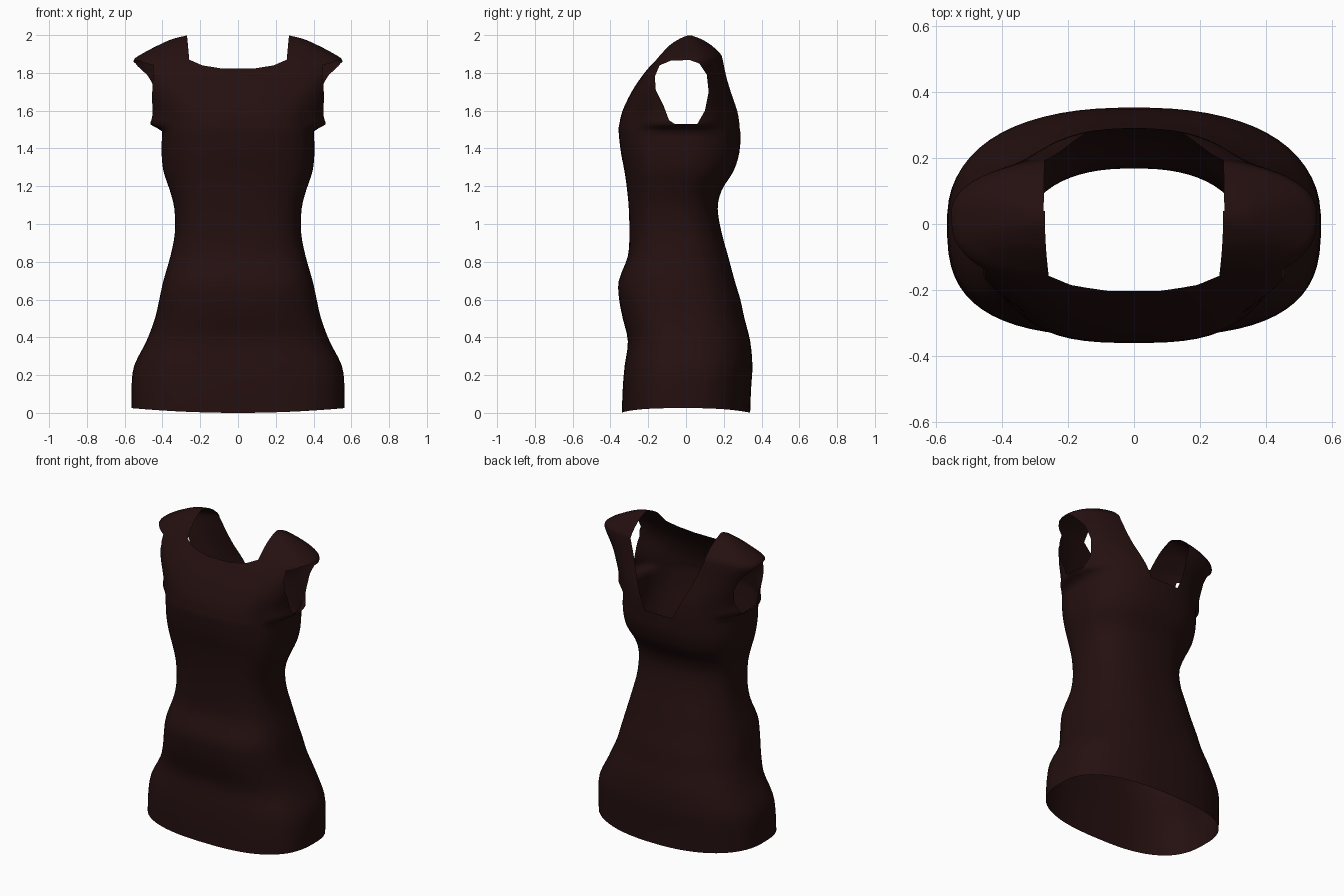
import bpy
import bmesh
import math

cube = bpy.data.objects.get("Cube")
if cube:
    bpy.data.objects.remove(cube, do_unlink=True)

SEGMENTS = 64
STEPS = 3


def make_material(name, color):
    mat = bpy.data.materials.new(name)
    mat.use_nodes = True
    mat.diffuse_color = color
    mat.node_tree.nodes["Principled BSDF"].inputs["Base Color"].default_value = color
    return mat


def add_object(name, bm):
    mesh = bpy.data.meshes.new(name)
    bmesh.ops.recalc_face_normals(bm, faces=bm.faces)
    bm.to_mesh(mesh)
    bm.free()
    obj = bpy.data.objects.new(name, mesh)
    bpy.context.collection.objects.link(obj)
    return obj


def refine(rows, steps):
    """Smooth the rows of a profile with a Catmull-Rom spline."""
    result = []
    for i in range(len(rows) - 1):
        a, b, c, d = (rows[min(max(i + k, 0), len(rows) - 1)] for k in (-1, 0, 1, 2))
        for s in range(steps):
            t = s / steps
            result.append([
                q + t * (r - p + t * (2*p - 5*q + 4*r - u + t * (3*(q - r) + u - p))) / 2
                for p, q, r, u in zip(a, b, c, d)])
    result.append(list(rows[-1]))
    return result


def signed_power(value, power):
    return math.copysign(abs(value) ** power, value)


def body_point(angle, z, half, front, back):
    """Point on a boxy oval, fuller at the front, with a sleeve bulge at the side."""
    middle, depth = (front + back) / 2, (back - front) / 2
    co, si = math.cos(angle), math.sin(angle)
    power = 2 / (2.9 if si < 0 else 2.4)
    x = half * signed_power(co, power)
    y = middle + depth * signed_power(si, power)
    # short sleeve standing out under the arm
    rise = min(max((z - 1.495) / 0.03, 0), 1)
    fade = min(max((1.74 - z) / 0.2, 0), 1)
    near = max(0, 1 - ((y + 0.03) / 0.22) ** 2)
    x += math.copysign(0.065 * rise * fade * near, co) if abs(co) > 0.1 else 0
    # hem lifts a little at the sides
    z += 0.025 * (x / 0.56) ** 2 * max(0, 1 - z / 0.2)
    return x, y, z


def prism(name, outline, axis, start, end):
    """Cutter: an outline pushed along x or y; its faces carry slot 1."""
    bm = bmesh.new()
    loops = []
    for depth in (start, end):
        loops.append([bm.verts.new((depth, u, v) if axis == "x" else (u, depth, v))
                      for u, v in outline])
    for i in range(len(outline)):
        j = (i + 1) % len(outline)
        bm.faces.new((loops[0][i], loops[0][j], loops[1][j], loops[1][i]))
    bm.faces.new(loops[0][::-1])
    bm.faces.new(loops[1])
    for face in bm.faces:
        face.material_index = 1
    obj = add_object(name, bm)
    obj.data.materials.append(cloth)
    obj.data.materials.append(cut)
    obj.hide_render = True
    return obj


cloth = make_material("dark maroon cloth", (0.018, 0.005, 0.005, 1))
cut = bpy.data.materials.new("cut edge")

# Dress body: height, half width, front y, back y
PROFILE = [
    (0.0, 0.565, -0.34, 0.34),
    (0.13, 0.564, -0.335, 0.345),
    (0.25, 0.55, -0.325, 0.352),
    (0.38, 0.485, -0.308, 0.34),
    (0.5, 0.44, -0.335, 0.31),
    (0.6, 0.417, -0.354, 0.288),
    (0.7, 0.395, -0.356, 0.258),
    (0.83, 0.358, -0.308, 0.223),
    (0.95, 0.335, -0.3, 0.19),
    (1.08, 0.337, -0.303, 0.168),
    (1.18, 0.362, -0.312, 0.19),
    (1.28, 0.395, -0.326, 0.252),
    (1.38, 0.405, -0.345, 0.283),
    (1.49, 0.402, -0.357, 0.29),
    (1.53, 0.402, -0.353, 0.29),
    (1.6, 0.415, -0.336, 0.283),
    (1.7, 0.47, -0.288, 0.252),
    (1.78, 0.517, -0.235, 0.228),
    (1.86, 0.555, -0.172, 0.21),
    (1.9, 0.51, -0.14, 0.2),
    (1.95, 0.415, -0.095, 0.15),
    (1.98, 0.345, -0.05, 0.1),
    (2.0, 0.262, -0.01, 0.05),
]
bm = bmesh.new()
rings = []
for row in refine(PROFILE, STEPS):
    rings.append([bm.verts.new(body_point(math.tau * (i + 0.5) / SEGMENTS, *row))
                  for i in range(SEGMENTS)])
for low, high in zip(rings, rings[1:]):
    for i in range(SEGMENTS):
        j = (i + 1) % SEGMENTS
        bm.faces.new((low[i], low[j], high[j], high[i]))
for cap in (rings[0][::-1], rings[-1]):
    bm.faces.new(cap).material_index = 1
dress = add_object("dress", bm)
dress.data.materials.append(cloth)
dress.data.materials.append(cut)

# Openings: front neckline, deep back neckline, and the two armholes
half_front = [(0.275, 2.1), (0.27, 2.0), (0.258, 1.87), (0.19, 1.84), (0.08, 1.822)]
front_neck = half_front + [(-x, z) for x, z in reversed(half_front)]
half_back = [(0.276, 2.1), (0.27, 1.88), (0.2, 1.7), (0.1, 1.49)]
back_neck = half_back + [(-x, z) for x, z in reversed(half_back)]
armhole = [(-0.09, 1.55), (-0.06, 1.53), (0.06, 1.53), (0.1, 1.6), (0.12, 1.7), (0.11, 1.79),
           (0.07, 1.85), (0.02, 1.868), (-0.08, 1.865), (-0.14, 1.84), (-0.165, 1.78),
           (-0.16, 1.71), (-0.12, 1.63)]
cutters = [
    prism("front_neck_cutter", front_neck, "y", -0.6, 0.05),
    prism("back_neck_cutter", back_neck, "y", 0.04, 0.6),
    prism("left_armhole_cutter", armhole, "x", 0.3, 0.8),
    prism("right_armhole_cutter", armhole, "x", -0.8, -0.3),
]
for cutter in cutters:
    mod = dress.modifiers.new(cutter.name, "BOOLEAN")
    mod.operation = "DIFFERENCE"
    mod.solver = "EXACT"
    mod.object = cutter

# Keep only the cloth shell, then drop the cutters
bpy.context.view_layer.update()
graph = bpy.context.evaluated_depsgraph_get()
shell = bpy.data.meshes.new_from_object(dress.evaluated_get(graph))
dress.modifiers.clear()
dress.data = shell
cut_slots = {i for i, m in enumerate(shell.materials) if m and m.name == cut.name}
bm = bmesh.new()
bm.from_mesh(shell)
bmesh.ops.delete(bm, geom=[f for f in bm.faces if f.material_index in cut_slots],
                 context="FACES")
for face in bm.faces:
    face.material_index = 0
    face.smooth = True
bm.to_mesh(shell)
bm.free()
shell.materials.clear()
shell.materials.append(cloth)
for cutter in cutters:
    bpy.data.objects.remove(cutter, do_unlink=True)
bpy.data.materials.remove(cut)
